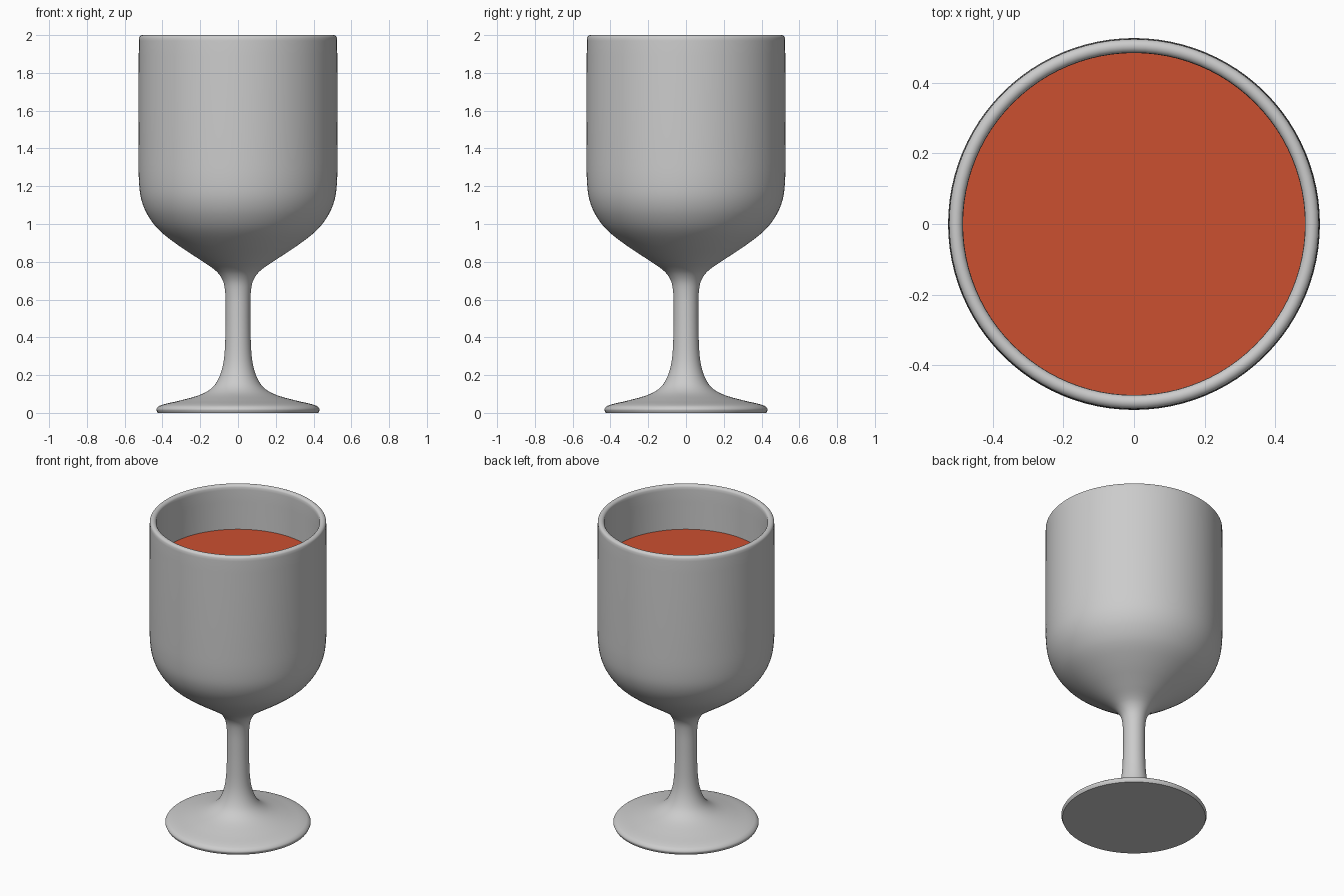
import bpy, bmesh, math
from mathutils import Vector

if "Cube" in bpy.data.objects:
    bpy.data.objects.remove(bpy.data.objects["Cube"])

SEGMENTS = 96


def smooth_path(points, steps=4):
    """Catmull-Rom curve through (radius, height) points."""
    p = [Vector(q) for q in points]
    p = [2 * p[0] - p[1]] + p + [2 * p[-1] - p[-2]]
    out = []
    for i in range(1, len(p) - 2):
        # tangents scaled to each span so uneven spacing stays smooth
        a, b, c, d = p[i - 1:i + 3]
        span = (c - b).length
        m0 = (c - a) * span / ((b - a).length + span)
        m1 = (d - b) * span / ((d - c).length + span)
        for s in range(steps):
            t = s / steps
            out.append((2*t**3 - 3*t**2 + 1) * b + (t**3 - 2*t**2 + t) * m0
                       + (3*t**2 - 2*t**3) * c + (t**3 - t**2) * m1)
    return out + [p[-2]]


def lathe(name, profile):
    """Revolve a profile about z into a closed, smooth-shaded object."""
    bm = bmesh.new()
    verts = [bm.verts.new((r, 0, z)) for r, z in profile]
    edges = [bm.edges.new(pair) for pair in zip(verts, verts[1:])]
    bmesh.ops.spin(bm, geom=verts + edges, cent=(0, 0, 0), axis=(0, 0, 1),
                   angle=math.tau, steps=SEGMENTS)
    bmesh.ops.remove_doubles(bm, verts=bm.verts, dist=1e-4)
    bmesh.ops.recalc_face_normals(bm, faces=bm.faces)
    mesh = bpy.data.meshes.new(name)
    bm.to_mesh(mesh)
    bm.free()
    obj = bpy.data.objects.new(name, mesh)
    bpy.context.collection.objects.link(obj)
    bpy.ops.object.select_all(action='DESELECT')
    obj.select_set(True)
    bpy.context.view_layer.objects.active = obj
    bpy.ops.object.shade_smooth_by_angle(angle=math.radians(40))
    return obj


# Outside: foot, stem, bowl
outer = smooth_path([
    (0.425, 0.0), (0.432, 0.02), (0.41, 0.04), (0.30, 0.067), (0.19, 0.10),
    (0.13, 0.14), (0.095, 0.20), (0.075, 0.28), (0.067, 0.40), (0.065, 0.55),
    (0.068, 0.64), (0.08, 0.70), (0.115, 0.75), (0.20, 0.81), (0.32, 0.89),
    (0.42, 0.97), (0.48, 1.05), (0.512, 1.13), (0.524, 1.22), (0.527, 1.35),
    (0.527, 1.65), (0.525, 1.97)])

# Rounded lip
lip = [Vector((0.505 + 0.02 * math.cos(a), 1.98 + 0.02 * math.sin(a)))
       for a in (math.pi * i / 10 for i in range(1, 10))]

# Inside of the bowl
inner = smooth_path([
    (0.485, 1.97), (0.487, 1.65), (0.487, 1.35), (0.483, 1.22), (0.47, 1.14),
    (0.44, 1.07), (0.39, 1.00), (0.30, 0.93), (0.18, 0.86), (0.08, 0.81),
    (0.0, 0.80)])

lathe("goblet", [(0, 0)] + outer + lip + inner)

# Drink filling the bowl
LEVEL = 1.71
fill = [(max(r - 0.001, 0), z + 0.001) for r, z in inner if z < LEVEL]
drink = lathe("drink", [(0, LEVEL), (0.486, LEVEL)] + fill)
red = bpy.data.materials.new("drink_red")
red.diffuse_color = (0.60, 0.08, 0.03, 1)
red.use_nodes = True
red.node_tree.nodes["Principled BSDF"].inputs["Base Color"].default_value = red.diffuse_color
drink.data.materials.append(red)
